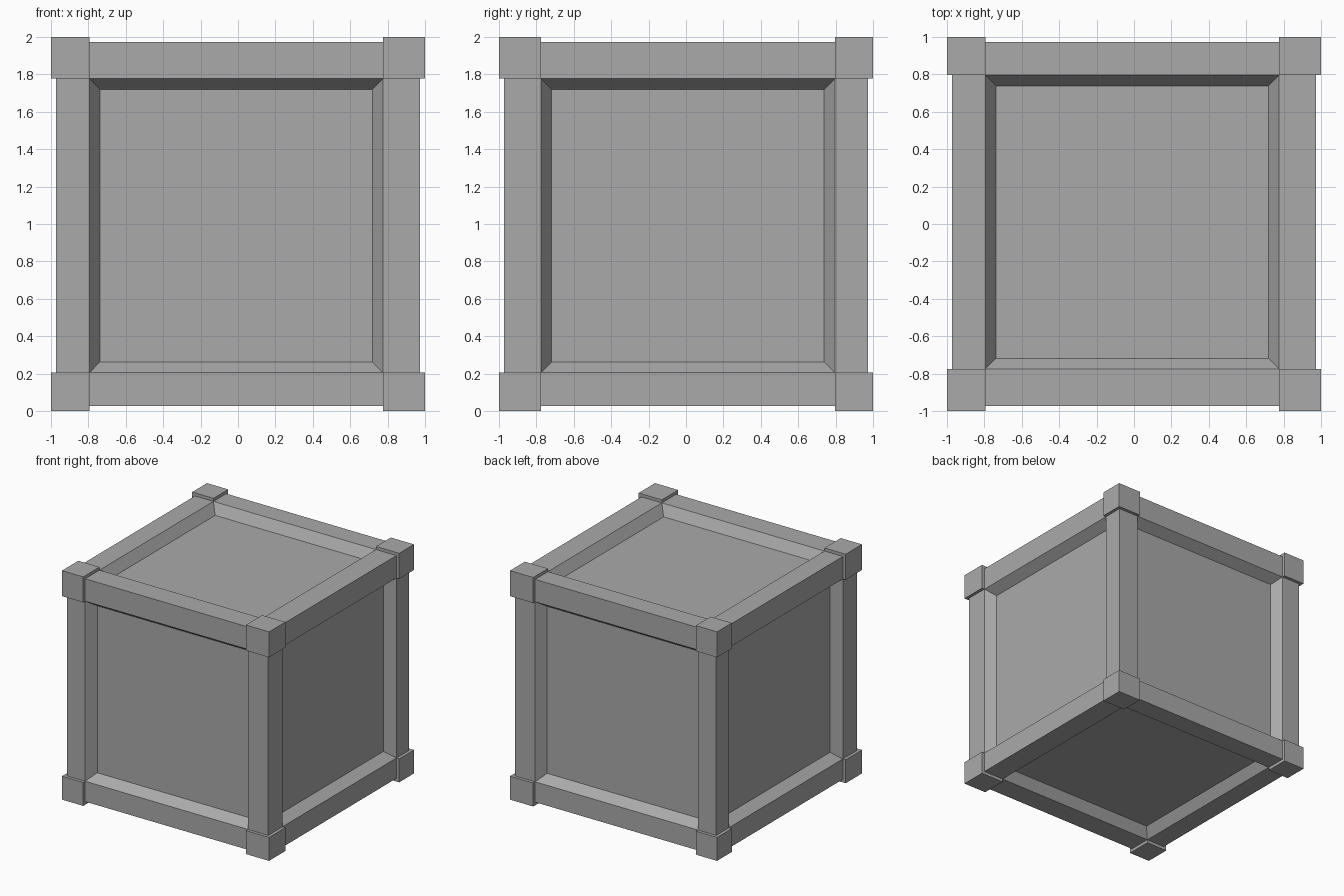
import bpy
import bmesh
from itertools import product
from mathutils import Vector

cube = bpy.data.objects.get("Cube")
if cube:
    bpy.data.objects.remove(cube, do_unlink=True)

CENTRE = Vector((0, 0, 1))
FRAME = 0.973                       # half size of the beam frame
DEPTH = 0.085                       # how far the panels sit back
LOW = Vector((-0.795, -0.775, -0.795))   # opening limits, about the centre
HIGH = Vector((0.776, 0.796, 0.777))
SLOPE = 0.057                       # width of the sloped border

grey = bpy.data.materials.new("plain grey")
grey.use_nodes = True
grey.diffuse_color = (0.4, 0.4, 0.4, 1)
grey.node_tree.nodes["Principled BSDF"].inputs["Base Color"].default_value = (0.4, 0.4, 0.4, 1)


def finish(name, bm):
    mesh = bpy.data.meshes.new(name)
    bm.to_mesh(mesh)
    bm.free()
    mesh.materials.append(grey)
    obj = bpy.data.objects.new(name, mesh)
    obj.location = CENTRE
    bpy.context.collection.objects.link(obj)


def inset_to(bm, face, low, high, level):
    """Inset a face so its inner loop fits the limits at the given level."""
    normal = face.normal.copy()
    bmesh.ops.inset_individual(bm, faces=[face], thickness=0.05)
    for v in face.verts:
        for axis in range(3):
            if abs(normal[axis]) > 0.5:
                v.co[axis] = normal[axis] * level
            else:
                v.co[axis] = high[axis] if v.co[axis] > 0 else low[axis]


# Box body: flat beams, sloped borders and sunken panels on all six sides
bm = bmesh.new()
bmesh.ops.create_cube(bm, size=2 * FRAME)
bm.normal_update()
border = Vector((SLOPE, SLOPE, SLOPE))
for face in list(bm.faces):
    normal = face.normal.copy()
    inset_to(bm, face, LOW, HIGH, FRAME)
    face.normal = normal
    inset_to(bm, face, LOW + border, HIGH - border, FRAME - DEPTH)
bm.normal_update()
finish("crate_body", bm)

# Raised corner blocks
for sides in product((-1, 1), repeat=3):
    inner = Vector([HIGH[i] if s > 0 else LOW[i] for i, s in enumerate(sides)])
    outer = Vector(sides)
    bm = bmesh.new()
    bmesh.ops.create_cube(bm, size=1)
    size = outer - inner
    for v in bm.verts:
        v.co = (inner + outer) / 2 + Vector([c * abs(d) for c, d in zip(v.co, size)])
    words = [pair[s > 0] for pair, s in zip(
        (("right", "left"), ("front", "back"), ("bottom", "top")), sides)]
    finish("corner_block_" + "_".join(reversed(words)), bm)
